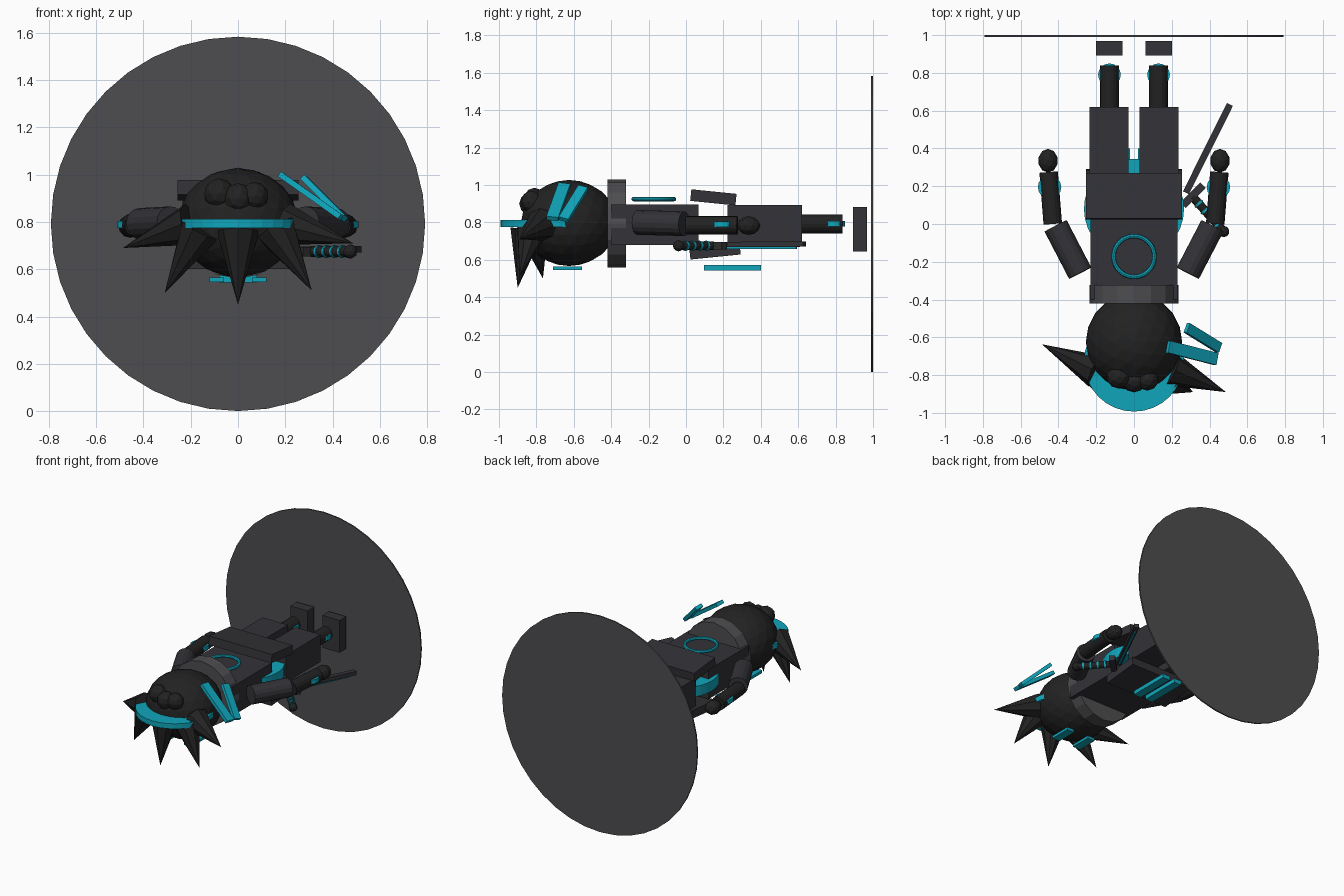
import bpy
from mathutils import Vector, Matrix

if "Cube" in bpy.data.objects:
    bpy.data.objects.remove(bpy.data.objects["Cube"])

def material(name, r, g, b):
    m = bpy.data.materials.new(name)
    m.diffuse_color = (r, g, b, 1)
    m.use_nodes = True
    m.node_tree.nodes["Principled BSDF"].inputs["Base Color"].default_value = m.diffuse_color
    return m

BLACK = material("black", .016, .016, .016)
COAT = material("coat", .033, .032, .038)
GREY = material("grey", .075, .075, .08)
TEAL = material("teal", .005, .38, .5)

def finish(name, mat):
    o = bpy.context.object
    o.name = name
    o.data.materials.append(mat)
    return o

def box(name, lo, hi, mat, tilt=0):
    lo, hi = Vector(lo), Vector(hi)
    bpy.ops.mesh.primitive_cube_add(size=1, location=(lo + hi) / 2, rotation=(tilt, 0, 0))
    bpy.context.object.scale = hi - lo
    return finish(name, mat)

def rod(name, a, b, r1, mat, r2=None, sides=16):
    # cylinder or cone running from a to b
    a, b = Vector(a), Vector(b)
    d = b - a
    bpy.ops.mesh.primitive_cone_add(vertices=sides, radius1=r1, radius2=r1 if r2 is None else r2,
                                    depth=d.length, location=(a + b) / 2)
    bpy.context.object.rotation_euler = d.to_track_quat('Z', 'Y').to_euler()
    return finish(name, mat)

def bar(name, a, b, width, thick, mat, normal):
    # flat bar from a to b, its thin side facing the normal
    a, b = Vector(a), Vector(b)
    x = (b - a).normalized()
    y = Vector(normal).cross(x).normalized()
    z = x.cross(y)
    bpy.ops.mesh.primitive_cube_add(size=1, location=(a + b) / 2)
    o = bpy.context.object
    o.rotation_euler = Matrix((x, y, z)).transposed().to_euler()
    o.scale = ((b - a).length, width, thick)
    return finish(name, mat)

def ball(name, c, r, mat, sub=2):
    bpy.ops.mesh.primitive_ico_sphere_add(subdivisions=sub, radius=1, location=c)
    bpy.context.object.scale = r
    return finish(name, mat)

def disc(name, c, r, h, mat, sides=32):
    c = Vector(c)
    up = Vector((0, 0, h / 2))
    return rod(name, c - up, c + up, r, mat, sides=sides)

# base disc behind the feet
rod("base_disc", (0, .99, .792), (0, 1, .792), .792, GREY, sides=40)

# head, back hair bumps, headband
ball("head", (0, -.625, .797), (.255, .258, .23), BLACK, 3)
for c, r in (((-.08, -.81, .92), .065), ((0, -.83, .9), .065), ((.07, -.825, .91), .06)):
    ball("hair_bump", c, (r, r * .95, r), BLACK)
disc("headband", (0, -.728, .794), .265, .038, TEAL)

# hair spikes
for base, tip in (((0, -.85, .76), (0, -.9, .45)),
                  ((-.16, -.82, .77), (-.31, -.765, .5)),
                  ((.16, -.82, .77), (.312, -.89, .51)),
                  ((-.2, -.78, .79), (-.487, -.637, .69)),
                  ((.2, -.77, .79), (.487, -.89, .71))):
    rod("hair_spike", base, tip, .09, BLACK, r2=0, sides=8)

# side fins on the head
bar("head_fin", (.18, -.65, 1.0), (.435, -.715, .82), .065, .025, TEAL, (.55, 0, .83))
bar("head_fin", (.28, -.55, .985), (.45, -.655, .815), .055, .025, TEAL, (.6, 0, .8))

# collar, torso, coat flaps, back ring, belt
rod("collar", (0, -.42, .795), (0, -.322, .795), .235, GREY)
box("torso", (-.23, -.4, .68), (.23, .068, .895), COAT)
box("back_flap", (-.255, .025, .903), (.255, .268, .965), COAT, -.1)
box("front_flap", (-.255, .02, .615), (.255, .29, .675), COAT, .1)
bpy.ops.mesh.primitive_torus_add(major_radius=.108, minor_radius=.012, major_segments=32,
                                 minor_segments=8, location=(0, -.172, .925))
finish("back_ring", TEAL)
disc("belt", (0, .08, .79), .265, .075, TEAL)

# limbs on both sides
for s in (-1, 1):
    rod("upper_arm", (s * .285, -.26, .8), (s * .415, -.01, .793), .066, COAT)
    rod("forearm", (s * .43, 0, .785), (s * .452, .275, .785), .049, BLACK)
    ball("hand", (s * .455, .335, .783), (.052, .063, .05), BLACK)
    disc("wrist_band", (s * .447, .195, .79), .062, .03, TEAL, 16)
    box("thigh", (s * .03, .222, .692), (s * .235, .62, .892), COAT)
    rod("shin", (s * .13, .6, .792), (s * .13, .838, .792), .05, BLACK)
    disc("ankle_band", (s * .13, .79, .792), .06, .03, TEAL, 16)
    box("foot", (s * .06, .893, .645), (s * .2, .968, .882), COAT)
    box("face_mark", (s * .06, -.712, .545), (s * .12, -.557, .565), TEAL)
    box("coat_stripe", (s * .02, .095, .543), (s * .08, .4, .573), TEAL)

# blade, edge strip, guard and grip by the right hand
bar("blade", (.275, .165, .682), (.508, .633, .684), .035, .028, COAT, (0, 0, 1))
bar("blade_edge", (.29, .19, .663), (.485, .59, .663), .012, .01, TEAL, (0, 0, 1))
bar("guard", (.26, .1, .675), (.365, .205, .675), .04, .04, COAT, (0, 0, 1))
a, b = Vector((.31, .145, .675)), Vector((.475, -.04, .675))
rod("grip", a, b, .023, BLACK, sides=12)
for t in (.2, .4, .6, .8):
    p, d = a.lerp(b, t), (b - a).normalized() * .006
    rod("grip_wrap", p - d, p + d, .027, TEAL, sides=12)
ball("pommel", b, (.03, .03, .03), BLACK)
